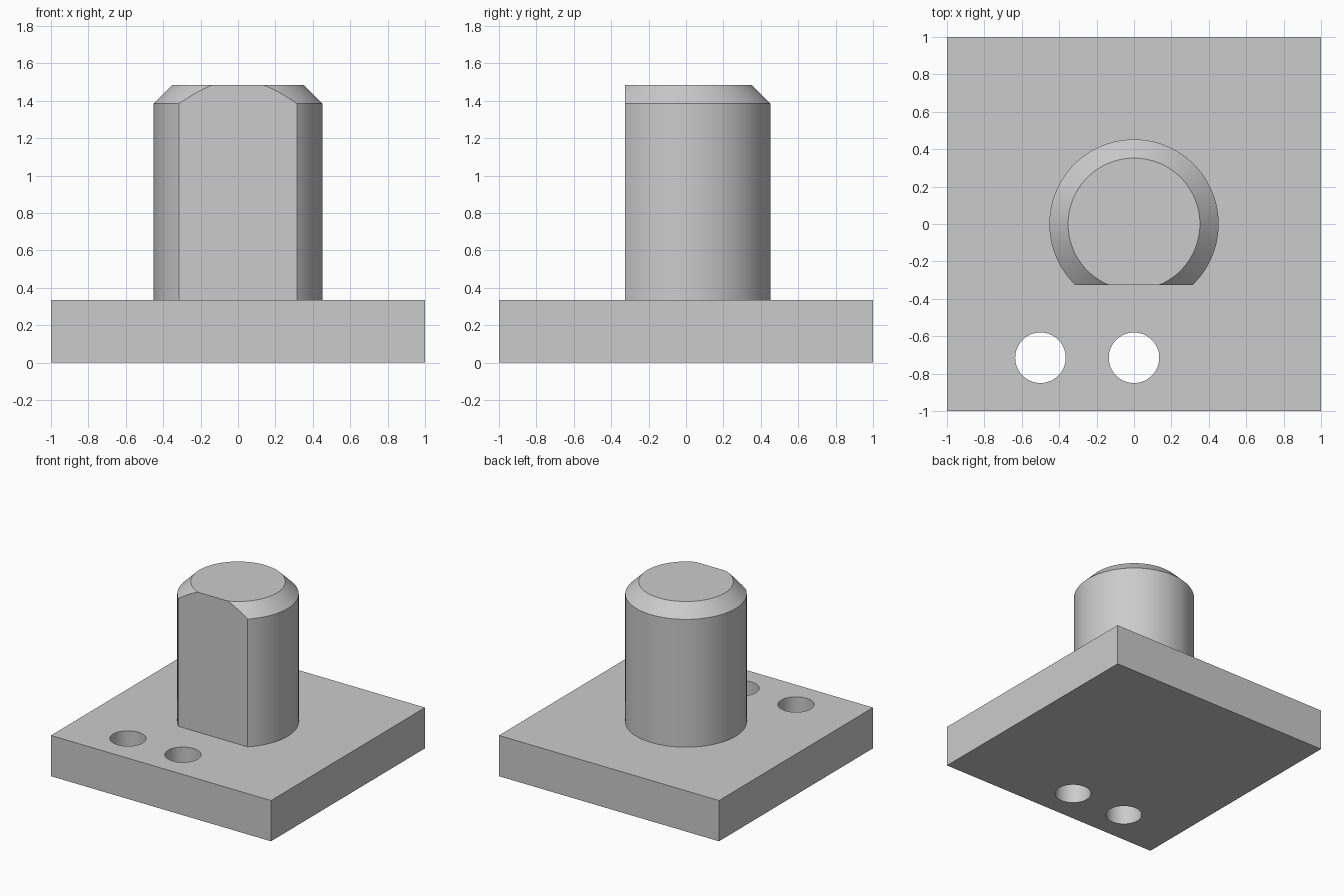
import bpy
import bmesh
import math
from mathutils import Matrix, Vector

if "Cube" in bpy.data.objects:
    bpy.data.objects.remove(bpy.data.objects["Cube"], do_unlink=True)

PLATE_TOP = 0.335
POST_TOP = 1.485
POST_RADIUS = 0.4525
CHAMFER = 0.1
FLAT_Y = -0.325
HOLE_RADIUS = 0.135
HOLE_Y = -0.715
SEGMENTS = 96

grey = bpy.data.materials.new("light grey")
grey.use_nodes = True
grey.diffuse_color = (0.6, 0.6, 0.6, 1)
grey.node_tree.nodes["Principled BSDF"].inputs["Base Color"].default_value = (0.6, 0.6, 0.6, 1)


def make_object(name, bm):
    bmesh.ops.recalc_face_normals(bm, faces=bm.faces)
    mesh = bpy.data.meshes.new(name)
    bm.to_mesh(mesh)
    bm.free()
    mesh.materials.append(grey)
    obj = bpy.data.objects.new(name, mesh)
    bpy.context.collection.objects.link(obj)
    return obj


def activate(obj):
    bpy.ops.object.select_all(action='DESELECT')
    obj.select_set(True)
    bpy.context.view_layer.objects.active = obj


def add_cylinder(bm, radius, bottom, top, x=0, y=0):
    bmesh.ops.create_cone(bm, cap_ends=True, segments=SEGMENTS, radius1=radius,
                          radius2=radius, depth=top - bottom,
                          matrix=Matrix.Translation((x, y, (top + bottom) / 2)))


# Square base plate
bm = bmesh.new()
bmesh.ops.create_cube(bm, size=2, matrix=Matrix.Translation((0, 0, PLATE_TOP / 2))
                      @ Matrix.Diagonal((1, 1, PLATE_TOP / 2, 1)))
plate = make_object("base_plate", bm)

# Two through holes in the plate
bm = bmesh.new()
for x in (-0.5, 0):
    add_cylinder(bm, HOLE_RADIUS, -0.1, PLATE_TOP + 0.1, x, HOLE_Y)
cutter = make_object("hole_cutter", bm)
cutter.hide_render = True
cut = plate.modifiers.new("holes", 'BOOLEAN')
cut.operation = 'DIFFERENCE'
cut.solver = 'EXACT'
cut.object = cutter
activate(plate)
bpy.ops.object.modifier_apply(modifier=cut.name)
bpy.data.objects.remove(cutter, do_unlink=True)

# Round post, slightly sunk in the plate, with a chamfered top
bm = bmesh.new()
add_cylinder(bm, POST_RADIUS, PLATE_TOP - 0.02, POST_TOP)
rim = [e for e in bm.edges if all(v.co.z > POST_TOP - 0.001 for v in e.verts)]
bmesh.ops.bevel(bm, geom=rim, offset=CHAMFER, offset_type='OFFSET',
                segments=1, affect='EDGES')

# Flat cut down the front of the post
cut = bmesh.ops.bisect_plane(bm, geom=bm.verts[:] + bm.edges[:] + bm.faces[:],
                             plane_co=Vector((0, FLAT_Y, 0)),
                             plane_no=Vector((0, 1, 0)), clear_inner=True)
edges = [g for g in cut["geom_cut"] if isinstance(g, bmesh.types.BMEdge)]
bmesh.ops.holes_fill(bm, edges=edges, sides=0)
post = make_object("post", bm)

# Smooth round walls, sharp corners
for obj in (plate, post):
    activate(obj)
    bpy.ops.object.shade_smooth_by_angle(angle=math.radians(30))
